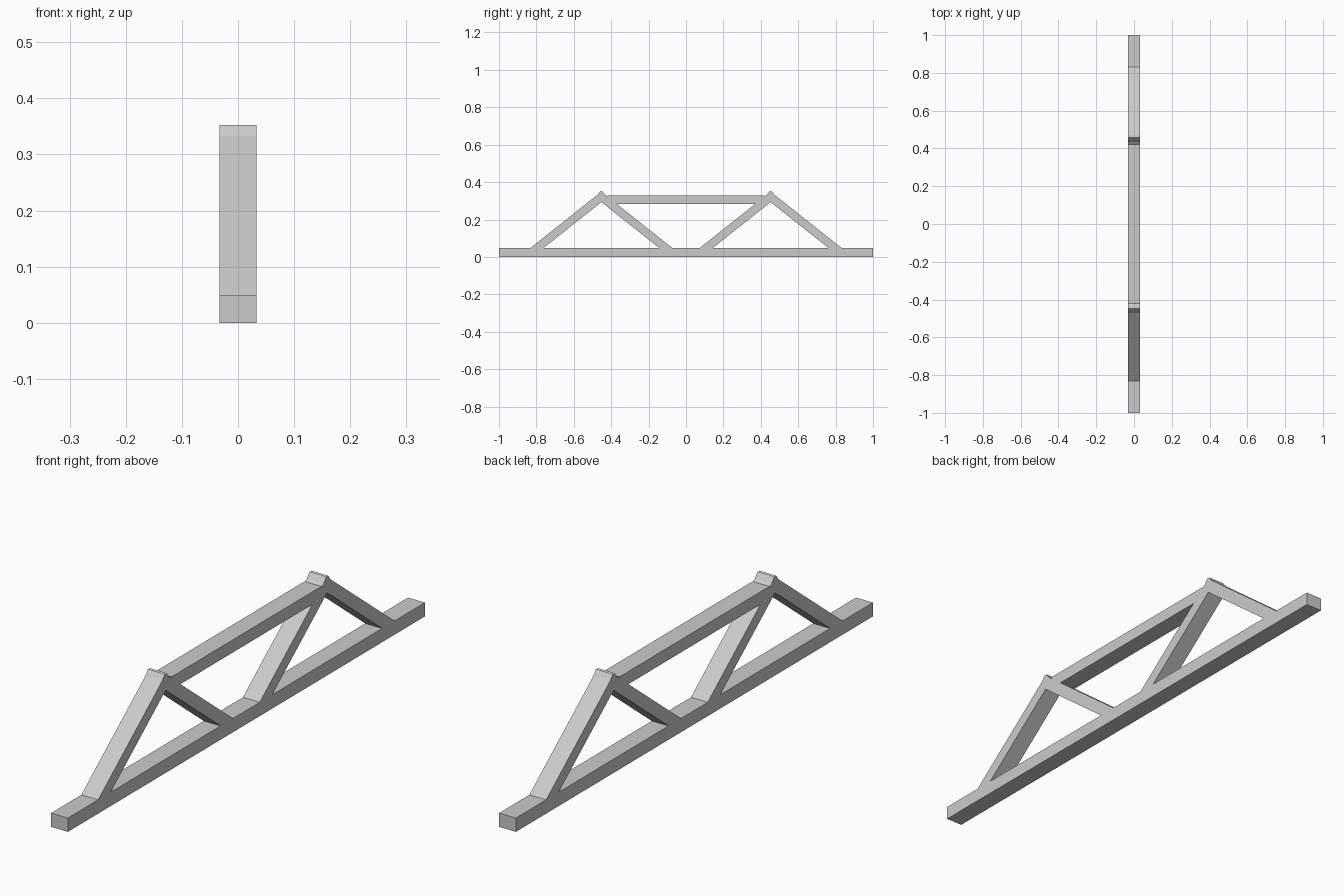
import bpy
import math
from mathutils import Vector

if "Cube" in bpy.data.objects:
    bpy.data.objects.remove(bpy.data.objects["Cube"])

WIDTH = 0.066      # beam width along x
PEAK_Y = 0.4525    # centre of each triangle


def beam(name, start, end, thickness):
    """Square-cut beam between two (y, z) centre-line points."""
    a, b = Vector((0, *start)), Vector((0, *end))
    d = b - a
    bpy.ops.mesh.primitive_cube_add(size=1, location=(a + b) / 2)
    ob = bpy.context.object
    ob.name = name
    ob.scale = (WIDTH, d.length, thickness)
    ob.rotation_euler.x = math.atan2(d.z, d.y)
    bpy.ops.object.transform_apply(location=False, rotation=True, scale=True)
    return ob


# Horizontal chords
beam("bottom_chord", (-1, 0.0245), (1, 0.0245), 0.049)
beam("top_chord", (-0.42, 0.3055), (0.42, 0.3055), 0.045)

# Diagonal braces, crossing slightly at each peak
for side, label in ((-1, "front"), (1, "back")):
    centre = side * PEAK_Y
    for lean, kind in ((side, "outer"), (-side, "inner")):
        beam(f"{label}_{kind}_brace",
             (centre + lean * 0.373, 0.025),
             (centre - lean * 0.018, 0.335), 0.0437)
